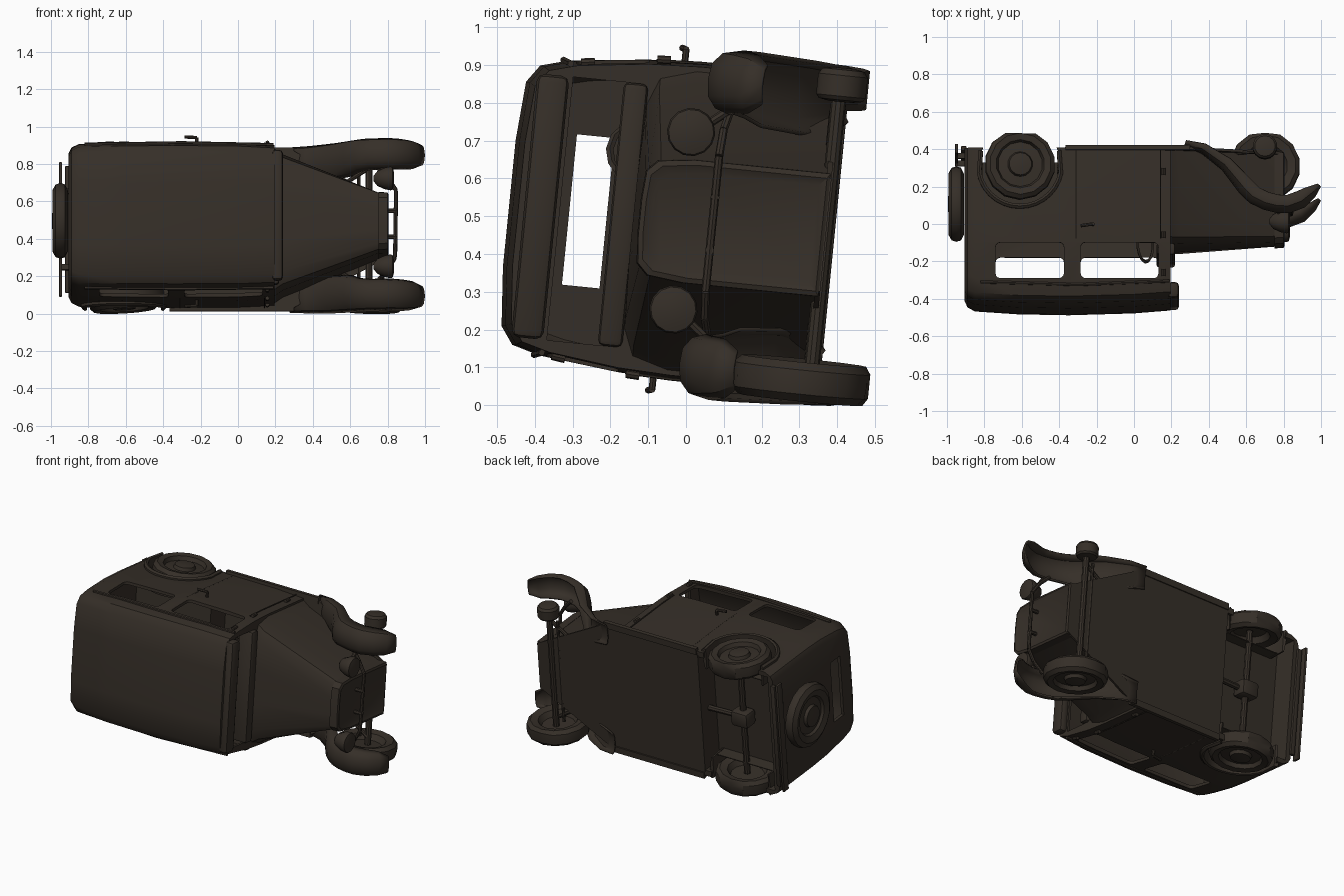
import bpy, bmesh, math
from mathutils import Matrix, Vector

if "Cube" in bpy.data.objects:
    bpy.data.objects.remove(bpy.data.objects["Cube"])

# Car built along x, y pointing to its underside, z across; laid on its side at the end
mat = bpy.data.materials.new("dark rusty brown")
mat.diffuse_color = (0.036, 0.028, 0.021, 1)
mat.use_nodes = True
mat.node_tree.nodes["Principled BSDF"].inputs["Base Color"].default_value = mat.diffuse_color
PARTS = []


def finish(name, bm, bevel=0, segs=2):
    if bevel:
        bmesh.ops.bevel(bm, geom=bm.edges[:], offset=bevel, segments=segs, affect='EDGES', profile=0.5)
    bmesh.ops.recalc_face_normals(bm, faces=bm.faces)
    me = bpy.data.meshes.new(name)
    bm.to_mesh(me)
    bm.free()
    ob = bpy.data.objects.new(name, me)
    me.materials.append(mat)
    bpy.context.collection.objects.link(ob)
    PARTS.append(ob)
    return ob


def box(name, x, y, z, bevel=0, segs=2):
    bm = bmesh.new()
    bmesh.ops.create_cube(bm, size=1)
    for v in bm.verts:
        v.co = Vector([(a + b) / 2 + c * (b - a) for (a, b), c in zip((x, y, z), v.co)])
    return finish(name, bm, bevel, segs)


def loft(name, rings, closed=True):
    bm = bmesh.new()
    vs = [[bm.verts.new(p) for p in r] for r in rings]
    n = len(vs[0])
    for a, b in zip(vs, vs[1:]):
        for i in range(n if closed else n - 1):
            j = (i + 1) % n
            bm.faces.new((a[i], a[j], b[j], b[i]))
    if closed:
        bm.faces.new(vs[0])
        bm.faces.new(vs[-1])
    return finish(name, bm)


def rod(name, pts, r, n=8):
    bm = bmesh.new()
    for a, b in zip(pts, pts[1:]):
        a, b = Vector(a), Vector(b)
        d = b - a
        m = Matrix.Translation((a + b) / 2) @ d.to_track_quat('Z', 'Y').to_matrix().to_4x4()
        bmesh.ops.create_cone(bm, cap_ends=True, segments=n, radius1=r, radius2=r, depth=d.length, matrix=m)
    return finish(name, bm)


def lathe(name, prof, matrix, n=16, flat=None, close=False):
    # spins (radius, offset) points about z, optionally flattening the +y side
    bm = bmesh.new()
    rings = []
    for r, h in prof:
        ring = []
        for i in range(n):
            t = 2 * math.pi * (i + 0.5) / n
            y = r * math.sin(t)
            ring.append(bm.verts.new((r * math.cos(t), min(y, flat) if flat else y, h)))
        rings.append(ring)
    pairs = list(zip(rings, rings[1:])) + ([(rings[-1], rings[0])] if close else [])
    for a, b in pairs:
        for i in range(n):
            j = (i + 1) % n
            bm.faces.new((a[i], a[j], b[j], b[i]))
    if not close:
        bm.faces.new(rings[0])
        bm.faces.new(rings[-1])
    bm.transform(matrix)
    return finish(name, bm)


def place(x, y, z, side=1, yaw=0):
    m = Matrix.Translation((x, y, z)) @ Matrix.Rotation(yaw, 4, 'Y')
    return m @ Matrix.Diagonal((1, 1, side, 1))


def body_ring(x, top, hw, bot):
    half = [(bot, hw), (0, hw), (-0.14, .985 * hw), (top + .12, .93 * hw),
            (top + .045, .88 * hw), (top + .012, .77 * hw), (top, .4 * hw)]
    return [(x, y, w) for y, w in half] + [(x, y, -w) for y, w in reversed(half)]


# Cabin shell, hollowed and pierced with cutters
body = loft("cabin", [body_ring(*s) for s in (
    (-.905, -.40, .365, .37), (-.89, -.43, .395, .37), (-.85, -.45, .415, .37), (-.62, -.465, .42, .37),
    (-.35, -.47, .422, .37), (0, -.46, .42, .37), (.195, -.445, .41, .37))])
cutters = [
    loft("cavity", [body_ring(x, t, w, .2) for x, t, w in
                    ((-.885, -.41, .37), (-.84, -.433, .398), (-.35, -.452, .405), (.18, -.428, .394))]),
    box("front_cavity", (-.35, .175), (.1, .355), (-.392, .392)),
    box("underside_cut", (-.87, -.37), (.22, .6), (-.385, .385)),
    box("windscreen_cut", (.1, .4), (-.335, -.17), (-.35, .35)),
    box("rear_window_cut", (-1, -.8), (-.31, -.21), (-.2, .2))]
for x0, x1 in ((-.74, -.375), (-.285, .13)):
    bm = bmesh.new()
    bmesh.ops.create_cube(bm, size=1)
    bm.transform(Matrix.Translation(((x0 + x1) / 2, -.235, 0)) @ Matrix.Diagonal((x1 - x0, .19, 1.2, 1)))
    bmesh.ops.bevel(bm, geom=[e for e in bm.edges if abs(e.verts[0].co.z - e.verts[1].co.z) > 1],
                    offset=.025, segments=3, affect='EDGES', profile=.5)
    cutters.append(finish("side_window_cut", bm))
for s in (-1, 1):
    cutters.append(rod("arch_cut", [(-.61, .275, s * .3), (-.61, .275, s * .6)], .22, 24))
for c in cutters:
    m = body.modifiers.new("cut", 'BOOLEAN')
    m.object, m.operation, m.solver = c, 'DIFFERENCE', 'EXACT'
bpy.context.view_layer.update()
body.data = bpy.data.meshes.new_from_object(body.evaluated_get(bpy.context.evaluated_depsgraph_get()))
body.modifiers.clear()
for c in cutters:
    PARTS.remove(c)
    bpy.data.objects.remove(c)

# Roof visor and dashboard
box("roof_visor", (.18, .24), (-.43, -.345), (-.35, .35), .02)
box("dashboard", (.12, .22), (-.2, -.135), (-.35, .35), .015)
lathe("steering_wheel", [(.09, -.008), (.1, 0), (.09, .008), (.08, 0)],
      Matrix.Translation((.06, -.13, .17)) @ Matrix.Rotation(1.1, 4, 'Y'), 14, close=True)


# Bonnet tapering to the radiator
def hood_ring(x, top, hw, bot):
    half = [(bot, hw), (top + .13, hw), (top + .035, .93 * hw), (top + .006, .75 * hw), (top, .3 * hw)]
    return [(x, y, w) for y, w in half] + [(x, y, -w) for y, w in reversed(half)]


loft("bonnet", [hood_ring(.19, -.14, .40, .37), hood_ring(.24, -.14, .365, .37), hood_ring(.77, -.115, .155, .365)])
loft("radiator_shell", [hood_ring(.75, -.125, .165, .368), hood_ring(.80, -.122, .163, .368),
                        hood_ring(.805, -.11, .15, .36), hood_ring(.795, -.09, .13, .34)])

# Floor spreading out to the front wings
loft("floor", [[(x, y, w) for y, w in ((.358, h), (.372, h), (.372, -h), (.358, -h))]
               for x, h in ((-.37, .42), (.3, .42), (.8, .15))])

# Front wing: swept section with path-normal offsets
PATH = [(.27, .385, .30, .44), (.36, .35, .28, .445), (.47, .262, .26, .452), (.565, .135, .27, .458),
        (.62, .08, .29, .46), (.69, .045, .297, .46), (.76, .027, .297, .46), (.83, .025, .297, .46),
        (.91, .055, .30, .458), (.965, .11, .305, .452), (.995, .165, .33, .43)]
for s, side in ((-1, "lower"), (1, "upper")):
    rings = []
    for i, (x, y, wi, wo) in enumerate(PATH):
        a, b = PATH[max(i - 1, 0)], PATH[min(i + 1, len(PATH) - 1)]
        t = Vector((b[0] - a[0], b[1] - a[1])).normalized()
        n = Vector((-t.y, t.x))
        k = min(1, .25 + i * .25) * (1 if i < 9 else .75 if i == 9 else .2)
        sec = [(wi, .06), (wi + .012, .025), (wi + .04, .004), ((wi + wo) / 2, 0),
               (wo - .04, .006), (wo - .012, .03), (wo, .085)]
        rings.append([(x + n.x * d * k, y + n.y * d * k, s * w) for w, d in sec])
    wing = loft(side + "_front_wing", rings, False)
    m = wing.modifiers.new("thickness", 'SOLIDIFY')
    m.thickness, m.offset = .01, 0

    # Running board
    box(side + "_running_board", (-.365, .30), (.355, .38), sorted((s * .40, s * .44)))
    # Rear arch lip and wheel well
    lip = []
    for i in range(17):
        t = math.pi * (1 + i / 16) + (.35 if i == 16 else -.35 if i == 0 else 0)
        c, q = math.cos(t), math.sin(t)
        lip.append([(-.61 + r * c, .275 + r * q, s * w) for r, w in
                    ((.235, .41), (.235, .43), (.222, .44), (.21, .435), (.21, .3), (.22, .3))])
    loft(side + "_rear_arch", lip)
    box(side + "_well_wall", (-.81, -.41), (.08, .3), sorted((s * .3, s * .305)))

    # Door handle, hinges, door seams
    rod(side + "_door_handle", [(-.22, -.045, s * .42), (-.22, -.045, s * .452), (-.285, -.055, s * .455)], .009)
    for y in (-.30, -.1, .24):
        rod(side + "_hinge", [(.157, y - .018, s * (.39 if y < -.2 else .418)),
                              (.157, y + .018, s * (.395 if y < -.2 else .42))], .011)
    for x in (-.31, .142):
        rod(side + "_door_seam", [(x, -.12, s * .415), (x, 0, s * .42), (x, .36, s * .42)], .004, 6)
    rod(side + "_rain_gutter", [(-.82, -.35, s * .385), (-.3, -.365, s * .392), (.19, -.345, s * .384)], .009, 6)

    # Headlamp
    lathe(side + "_headlamp", [(.015, -.06), (.04, -.04), (.058, 0), (.064, .03), (.06, .042), (.03, .05)],
          Matrix.Translation((.785, -.01, s * .236)) @ Matrix.Rotation(math.pi / 2, 4, 'Y'), 14)
    # Headlamp bar bracket and suspension arms
    rod(side + "_bar_bracket", [(.79, .07, s * .07), (.85, .07, s * .07)], .012)
    rod(side + "_lamp_post", [(.78, .0, s * .236), (.77, .08, s * .3)], .012)
    rod(side + "_radius_arm", [(.70, .36, s * .33), (.5, .36, s * .2)], .012)
    # Rear bumper mounts
    box(side + "_bumper_mount", (-.945, -.89), (.33, .36), sorted((s * .19, s * .22)))
    # Rear wheel
    W = [(.025, .05), (.06, .045), (.067, .025), (.12, .02), (.13, .045), (.165, .052), (.187, .032),
         (.19, 0), (.187, -.032), (.165, -.052), (.12, -.04), (.1, -.005), (.03, -.005)]
    lathe(side + "_rear_wheel", W, place(-.61, .28, s * .392, s, .06 * s), 14, .165)

# Only the lower front wheel remains; the upper side shows a bare drum
lathe("lower_front_wheel", W, place(.70, .348, -.388, -1, .03), 14, .178)
lathe("bare_front_drum", [(.03, -.045), (.058, -.04), (.066, -.03), (.066, .025), (.055, .04), (.03, .045)],
      place(.70, .375, .40), 14)

# Axles
rod("front_axle", [(.70, .37, -.38), (.70, .37, .38)], .02, 10)
rod("steering_rod", [(.645, .365, -.34), (.645, .365, .34)], .01)
rod("rear_axle", [(-.61, .28, -.38), (-.61, .28, .38)], .02, 10)
box("differential", (-.67, -.55), (.235, .335), (-.05, .05), .02)
rod("drive_shaft", [(-.56, .28, 0), (-.36, .29, 0)], .018)

# Lamp bar across the nose
rod("headlamp_bar", [(.74, .09, -.31), (.80, .075, -.25), (.84, .07, -.18), (.845, .07, .18),
                     (.80, .075, .25), (.74, .09, .31)], .011)

# Rear bumper and tail panel
box("rear_bumper", (-.957, -.94), (.345, .395), (-.36, .36), .005)
box("rear_lower_bar", (-.925, -.895), (.36, .385), (-.34, .34), .005)

# Spare wheel
lathe("spare_wheel", [(.03, .045), (.065, .04), (.07, .02), (.115, .015), (.125, .03), (.165, .042), (.195, .025),
                      (.203, 0), (.195, -.025), (.165, -.04), (.03, -.04)],
      Matrix.Translation((-.95, .105, .02)) @ Matrix.Rotation(-math.pi / 2, 4, 'Y'), 18)

# Tip the car on its side and shade
M = Matrix.Translation((0, 0, .487)) @ Matrix.Rotation(-.1, 4, 'X')
for ob in PARTS:
    ob.data.transform(M)
    ob.data.update()
    ob.select_set(True)
bpy.context.view_layer.objects.active = body
bpy.ops.object.shade_smooth_by_angle(angle=math.radians(35))
